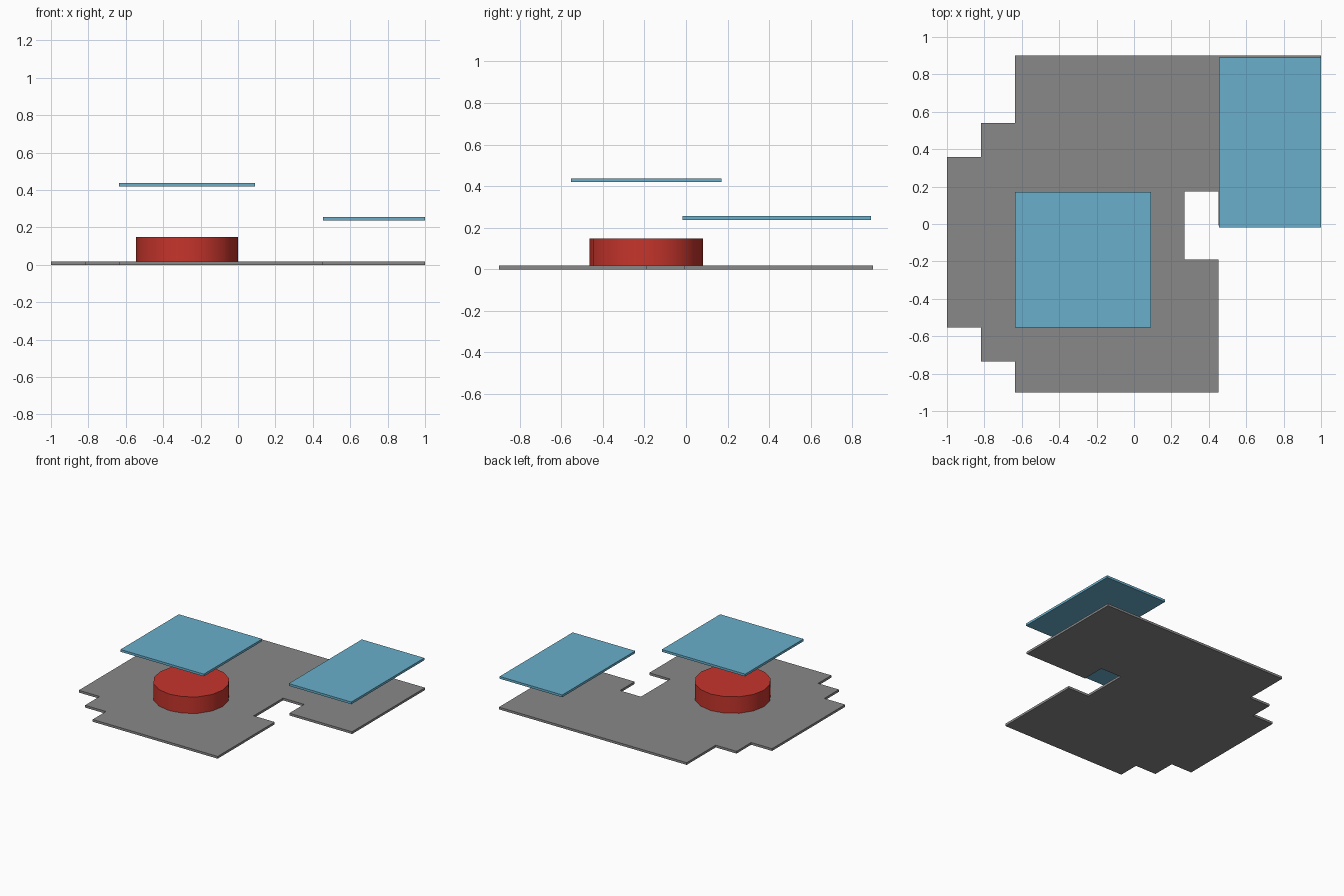
import bpy, bmesh

if "Cube" in bpy.data.objects:
    bpy.data.objects.remove(bpy.data.objects["Cube"])

T = 0.018  # sheet thickness


def material(name, color):
    m = bpy.data.materials.new(name)
    m.diffuse_color = color
    m.use_nodes = True
    m.node_tree.nodes["Principled BSDF"].inputs["Base Color"].default_value = m.diffuse_color
    return m


def sheet(name, outline, z, mat):
    """Extrude a flat outline upward by the sheet thickness."""
    bm = bmesh.new()
    face = bm.faces.new([bm.verts.new((x, y, z)) for x, y in outline])
    top = bmesh.ops.extrude_face_region(bm, geom=[face])["geom"]
    bmesh.ops.translate(bm, vec=(0, 0, T),
                        verts=[v for v in top if isinstance(v, bmesh.types.BMVert)])
    bmesh.ops.recalc_face_normals(bm, faces=bm.faces)
    mesh = bpy.data.meshes.new(name)
    bm.to_mesh(mesh)
    bm.free()
    obj = bpy.data.objects.new(name, mesh)
    bpy.context.collection.objects.link(obj)
    mesh.materials.append(mat)
    return obj


def rect(x0, x1, y0, y1):
    return [(x0, y0), (x1, y0), (x1, y1), (x0, y1)]


blue = material("blue", (0.14, 0.43, 0.60, 1))
red = material("red", (0.56, 0.035, 0.025, 1))
grey = material("dark_grey", (0.25, 0.25, 0.25, 1))

# stepped floor slab with side notch
sheet("floor_slab", [
    (-0.636, -0.9), (0.453, -0.9), (0.453, -0.19), (0.27, -0.19),
    (0.27, 0.175), (0.453, 0.175), (0.453, -0.008), (1, -0.008),
    (1, 0.9), (-0.636, 0.9), (-0.636, 0.539), (-0.818, 0.539),
    (-0.818, 0.357), (-1, 0.357), (-1, -0.553), (-0.818, -0.553),
    (-0.818, -0.735), (-0.636, -0.735)], 0, grey)

# floating panels
sheet("high_panel", rect(-0.636, 0.09, -0.554, 0.172), 0.419, blue)
sheet("low_panel", rect(0.455, 1, -0.018, 0.891), 0.238, blue)

# round drum
bpy.ops.mesh.primitive_cylinder_add(vertices=16, radius=0.273, depth=0.13,
                                    location=(-0.273, -0.192, T + 0.065))
drum = bpy.context.object
drum.name = "round_drum"
drum.data.materials.append(red)
bpy.ops.object.shade_smooth_by_angle()
